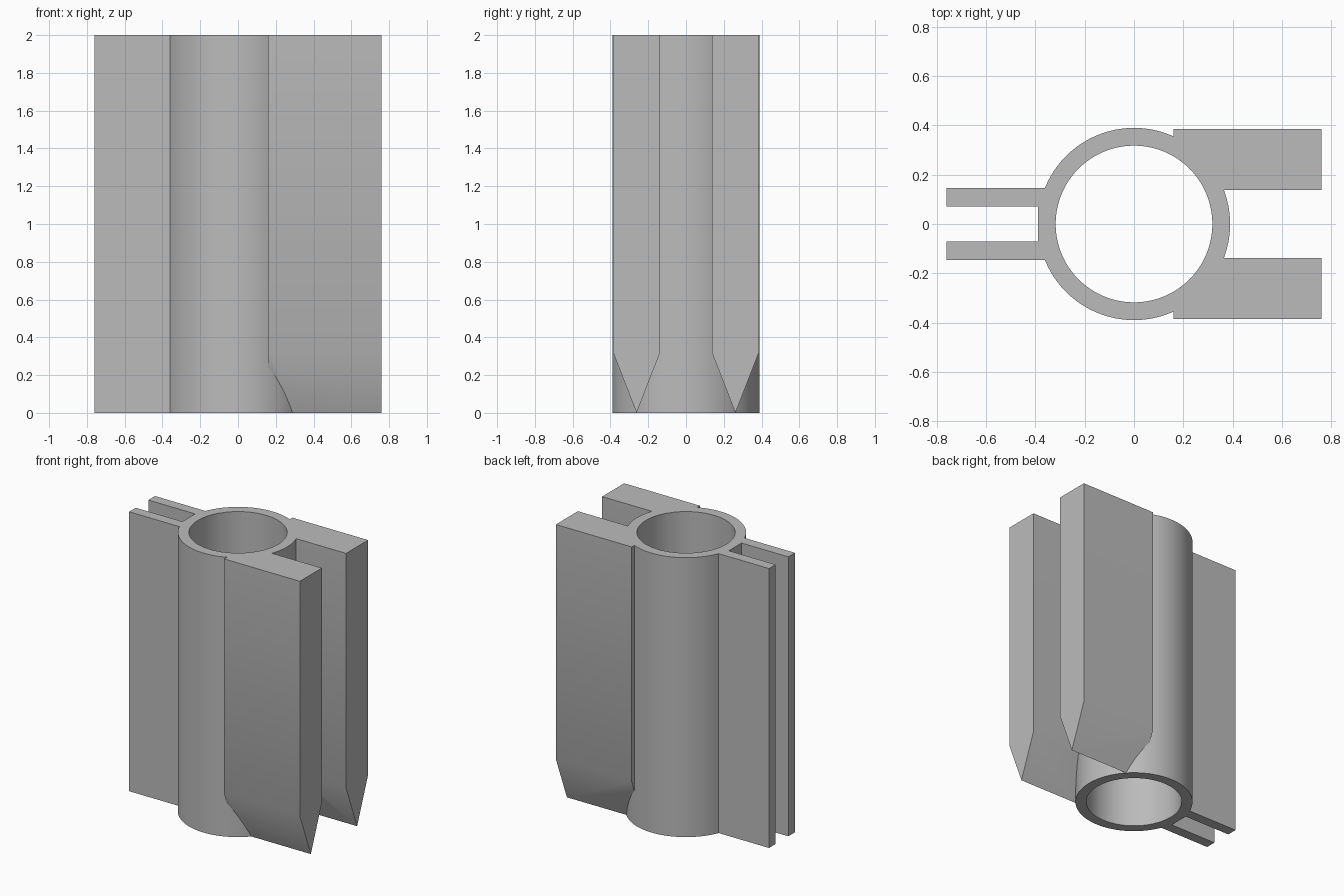
import bpy
import bmesh
from math import radians

HEIGHT = 2.0

cube = bpy.data.objects.get("Cube")
if cube:
    bpy.data.objects.remove(cube, do_unlink=True)

grey = bpy.data.materials.new("plain_grey")
grey.use_nodes = True
colour = (0.5, 0.5, 0.5, 1)
grey.diffuse_color = colour
grey.node_tree.nodes["Principled BSDF"].inputs["Base Color"].default_value = colour


def finish(name, bm):
    bmesh.ops.recalc_face_normals(bm, faces=bm.faces)
    mesh = bpy.data.meshes.new(name)
    bm.to_mesh(mesh)
    bm.free()
    mesh.materials.append(grey)
    obj = bpy.data.objects.new(name, mesh)
    bpy.context.collection.objects.link(obj)
    return obj


def cylinder(name, radius, z0, z1):
    bm = bmesh.new()
    bmesh.ops.create_cone(bm, cap_ends=True, segments=96, radius1=radius,
                          radius2=radius, depth=z1 - z0)
    bmesh.ops.translate(bm, verts=bm.verts, vec=(0, 0, (z0 + z1) / 2))
    return finish(name, bm)


def bar(name, x0, x1, profile):
    """Extrude a y-z profile along x."""
    bm = bmesh.new()
    face = bm.faces.new([bm.verts.new((x0, y, z)) for y, z in profile])
    ext = bmesh.ops.extrude_face_region(bm, geom=[face])["geom"]
    moved = [v for v in ext if isinstance(v, bmesh.types.BMVert)]
    bmesh.ops.translate(bm, verts=moved, vec=(x1 - x0, 0, 0))
    return finish(name, bm)


def rectangle(y0, y1):
    return [(y0, 0), (y1, 0), (y1, HEIGHT), (y0, HEIGHT)]


def combine(base, other, operation):
    mod = base.modifiers.new(operation.lower(), "BOOLEAN")
    mod.operation, mod.solver, mod.object = operation, "EXACT", other
    bpy.context.view_layer.objects.active = base
    bpy.ops.object.modifier_apply(modifier=mod.name)
    bpy.data.objects.remove(other, do_unlink=True)


# Round sleeve
body = cylinder("finned_sleeve", 0.39, 0, HEIGHT)

# Flat web between the thin fins
combine(body, bar("fin_web", -0.39, -0.33, rectangle(-0.1, 0.1)), "UNION")

for side in (-1, 1):
    # Thin full-height fin
    fin = bar("thin_fin", -0.76, -0.33, rectangle(side * 0.072, side * 0.147))
    combine(body, fin, "UNION")
    # Thick block with a wedge-pointed foot
    inner, outer = 0.137, 0.386
    wedge = [(inner, HEIGHT), (inner, 0.32), ((inner + outer) / 2, 0),
             (outer, 0.32), (outer, HEIGHT)]
    block = bar("thick_block", 0.16, 0.76, [(side * y, z) for y, z in wedge])
    combine(body, block, "UNION")

# Through bore
combine(body, cylinder("bore", 0.318, -0.1, HEIGHT + 0.1), "DIFFERENCE")

# Smooth curved walls with crisp corners
bpy.ops.object.select_all(action="DESELECT")
body.select_set(True)
bpy.context.view_layer.objects.active = body
bpy.ops.object.shade_smooth_by_angle(angle=radians(30))
